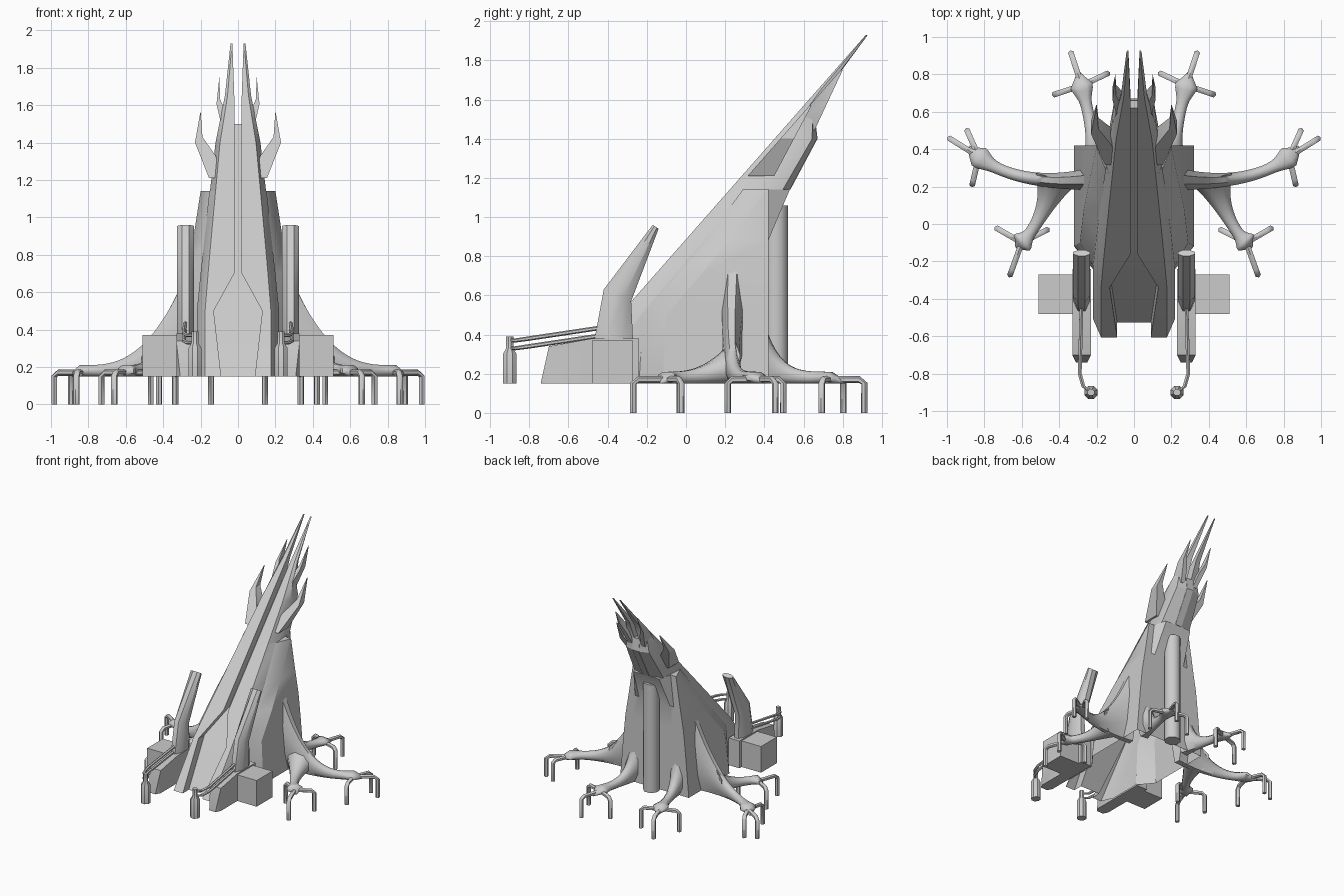
import bpy, bmesh, math
from mathutils import Vector

cube = bpy.data.objects.get("Cube")
if cube:
    bpy.data.objects.remove(cube, do_unlink=True)

GREY = (0.6, 0.6, 0.6, 1)
BASE = 0.15       # underside of the hull
REAR = 0.42       # back wall of the hull
TOWER_X = 0.28    # centre line of each tower

material = bpy.data.materials.new("hull grey")
material.use_nodes = True
material.diffuse_color = GREY
material.node_tree.nodes["Principled BSDF"].inputs["Base Color"].default_value = GREY


def loft(name, rings, sharp_angle=30, mirrored=True, open_base=False):
    """Skin a list of equal rings, cap the ends and mirror across x."""
    bm = bmesh.new()
    rows = [[bm.verts.new(point) for point in ring] for ring in rings]
    for lower, upper in zip(rows, rows[1:]):
        for i in range(len(lower)):
            bm.faces.new((lower[i - 1], lower[i], upper[i], upper[i - 1]))
    if not open_base:
        bm.faces.new(rows[0])
    bm.faces.new(rows[-1])
    bmesh.ops.recalc_face_normals(bm, faces=bm.faces)
    mesh = bpy.data.meshes.new(name)
    bm.to_mesh(mesh)
    bm.free()
    part = bpy.data.objects.new(name, mesh)
    bpy.context.collection.objects.link(part)
    mesh.materials.append(material)
    if mirrored:
        part.modifiers.new("mirror", 'MIRROR').use_mirror_merge = False
    bpy.ops.object.select_all(action='DESELECT')
    bpy.context.view_layer.objects.active = part
    part.select_set(True)
    bpy.ops.object.shade_smooth_by_angle(angle=math.radians(sharp_angle))


def oval(center, across, along, sides=8):
    """Faceted ring around a center with two half axes, flat side outwards."""
    grow = 1 / math.cos(math.pi / sides)
    angles = [(i + 0.5) * math.tau / sides for i in range(sides)]
    return [Vector(center) + grow * (Vector(across) * math.cos(a) + Vector(along) * math.sin(a))
            for a in angles]


def disc(x, y, z, radius):
    return oval((x, y, z), (radius, 0, 0), (0, radius, 0))


def tube(name, path, radius):
    """Thin bar along a path that stays close to one upright plane."""
    points = [Vector(point) for point in path]
    heading = points[-1] - points[0]
    across = heading.cross((0, 0, 1)).normalized()
    rings = []
    for i, point in enumerate(points):
        before, after = points[max(i - 1, 0)], points[min(i + 1, len(points) - 1)]
        along = (after - before).normalized().cross(across)
        rings.append(oval(point, across * radius, along * radius, sides=6))
    loft(name, rings, sharp_angle=50)


def slope(z):
    """y of the leaning front face at height z."""
    return 0.88 * z - 0.78 + 0.12 * max(0, 0.5 - z)


# Hull shell, hollow from below: front lobes, grooved middle, stepped shoulders, swelling back
def hull_ring(z, inner, lobe, shoulder, step, back):
    front = slope(z)
    side = [(inner, front + 0.08, z), (inner, front, z), (lobe * 0.8, front, z),
            (lobe, front + 0.1, z), (lobe, step, z), (shoulder, step + 0.12, z),
            (shoulder, REAR, z), (lobe, REAR, z), (lobe * 0.8, back, z)]
    return side + [(-x, y, z) for x, y, z in reversed(side)]


loft("hull", [hull_ring(BASE, 0.09, 0.22, 0.32, -0.24, REAR),
              hull_ring(0.5, 0.13, 0.22, 0.29, -0.22, REAR),
              hull_ring(0.7, 0.02, 0.2, 0.27, -0.05, REAR),
              hull_ring(0.88, 0.02, 0.18, 0.24, 0.1, REAR),
              hull_ring(1.14, 0.02, 0.15, 0.2, 0.29, 0.53)], mirrored=False, open_base=True)

# Crown above the shoulders: height, inner x, outer x, depth
lobes = [(1.14, 0.02, 0.15, 0.31), (1.4, 0.02, 0.12, 0.22), (1.5, 0.02, 0.1, 0.12),
         (1.65, 0.02, 0.07, 0.05), (1.93, 0.03, 0.04, 0.01)]


def lobe_ring(z, inner, outer, depth):
    front = slope(z)
    back = front + depth
    return [(inner, front, z), (outer * 0.8, front, z), (outer, front + depth / 3, z),
            (outer * 0.9, back - depth / 8, z), (inner, back, z)]


def spine_ring(z, inner, outer, depth):
    half = inner + 0.01
    front, back = slope(z) + 0.08, slope(z) + depth
    return [(-half, front, z), (half, front, z), (half, back, z), (-half, back, z)]


loft("spire_lobe", [lobe_ring(*row) for row in lobes])
loft("spine_core", [spine_ring(*row) for row in lobes[:-2]], mirrored=False)

# Rear column
loft("rear_column", [disc(0, 0.46, z, 0.06) for z in (BASE, 1.06)], 50, mirrored=False)


# Hooked side prongs of the crown, lying along the slope
hook = [(0.08, 0.36), (0.155, 0.36), (0.23, 0.17), (0.2, 0), (0.19, 0.14), (0.12, 0.24)]


def prong(name, tip, width, length):
    front, back = [], []
    for x, drop in hook:
        z = tip - drop * length
        y = slope(z) + 0.03
        front.append((x * width, y, z))
        back.append((x * width, y + drop * 0.35 + 0.01, z))
    loft(name, [front, back])


prong("lower_prong", tip=1.57, width=1, length=1)
prong("upper_prong", tip=1.75, width=0.5, length=0.85)


# Root-like legs that sweep down from the hull, swell at a hub and end in toes
def leg(name, root, bend, hub, rise, spread, toe_angles):
    root, bend, hub = Vector(root), Vector(bend), Vector(hub)
    rings = []
    steps = 20
    for i in range(steps + 4):
        t = i / steps
        back = max(0, 1 - t)
        spot = root * (1 - t) ** 2 + bend * 2 * t * (1 - t) + hub * t * t
        heading = ((bend - root) * (1 - t) + (hub - bend) * t).normalized()
        flare = back ** 3.5
        taper = min(1, (1.2 - t) * 5)
        bulge = 0.03 * math.exp(-((t - 1) * 8) ** 2)
        half = (0.03 + spread * flare + bulge) * taper
        tall = (0.06 * taper + rise * flare) / 2
        rings.append(oval((spot.x, spot.y, BASE + tall), (-heading.y * half, heading.x * half, 0),
                          (0, 0, tall)))
    loft(name + "_leg", rings, sharp_angle=60)
    for number, degrees in enumerate(toe_angles):
        reach = 0.15 if number else 0.18
        angle = math.radians(degrees)
        toward = Vector((math.cos(angle), math.sin(angle))) * reach
        knee, foot = hub + toward * 0.85, hub + toward
        tube(f"{name}_toe_{number}", [(*hub, 0.17), (*knee, 0.17), (*foot, BASE), (*foot, 0)], 0.015)


leg("side", (0.23, 0.24), (0.63, 0.2), (0.83, 0.36), 0.6, 0.03, (32, 66, -77))
leg("front", (0.42, 0.24), (0.5, 0), (0.6, -0.1), 0.15, 0.08, (-70, 30, 153))
leg("rear", (0.2, 0.36), (0.22, 0.5), (0.28, 0.74), 0.4, 0.05, (72, -18, 155))


# Boxy housings under the towers
def slab(x, half, y, top):
    return [(x - half, y, BASE), (x + half, y, BASE), (x + half, y, top), (x - half, y, top)]


loft("side_block", [slab(0.41, 0.1, y, 0.37) for y in (-0.48, -0.27)])
loft("nose_housing", [slab(TOWER_X, 0.03, -0.74, BASE + 0.01), slab(TOWER_X, 0.05, -0.7, 0.34),
                      slab(TOWER_X, 0.05, -0.48, 0.38), slab(TOWER_X, 0.05, -0.24, 0.38)])


# Leaning towers, each cut given by its front and rear edge
def tower_cut(front, rear):
    front, rear = Vector((TOWER_X, *front)), Vector((TOWER_X, *rear))
    return oval((front + rear) / 2, (0.046, 0, 0), (rear - front) / 2)


loft("tower", [tower_cut((-0.47, 0.36), (-0.27, 0.36)), tower_cut((-0.42, 0.63), (-0.28, 0.57)),
               tower_cut((-0.17, 0.96), (-0.14, 0.94))])

# Twin rails carrying a hanging canister
CANISTER = (0.23, -0.9)
for label, z in (("upper", 0.37), ("lower", 0.33)):
    tube(label + "_rail", [(TOWER_X, -0.4, z + 0.07), (TOWER_X + 0.01, -0.8, z + 0.01),
                           (TOWER_X - 0.01, -0.87, z), (*CANISTER, z)], 0.01)
loft("canister", [disc(*CANISTER, z, radius) for z, radius in
                  ((BASE, 0.035), (0.3, 0.035), (0.33, 0.018), (0.39, 0.018))])
